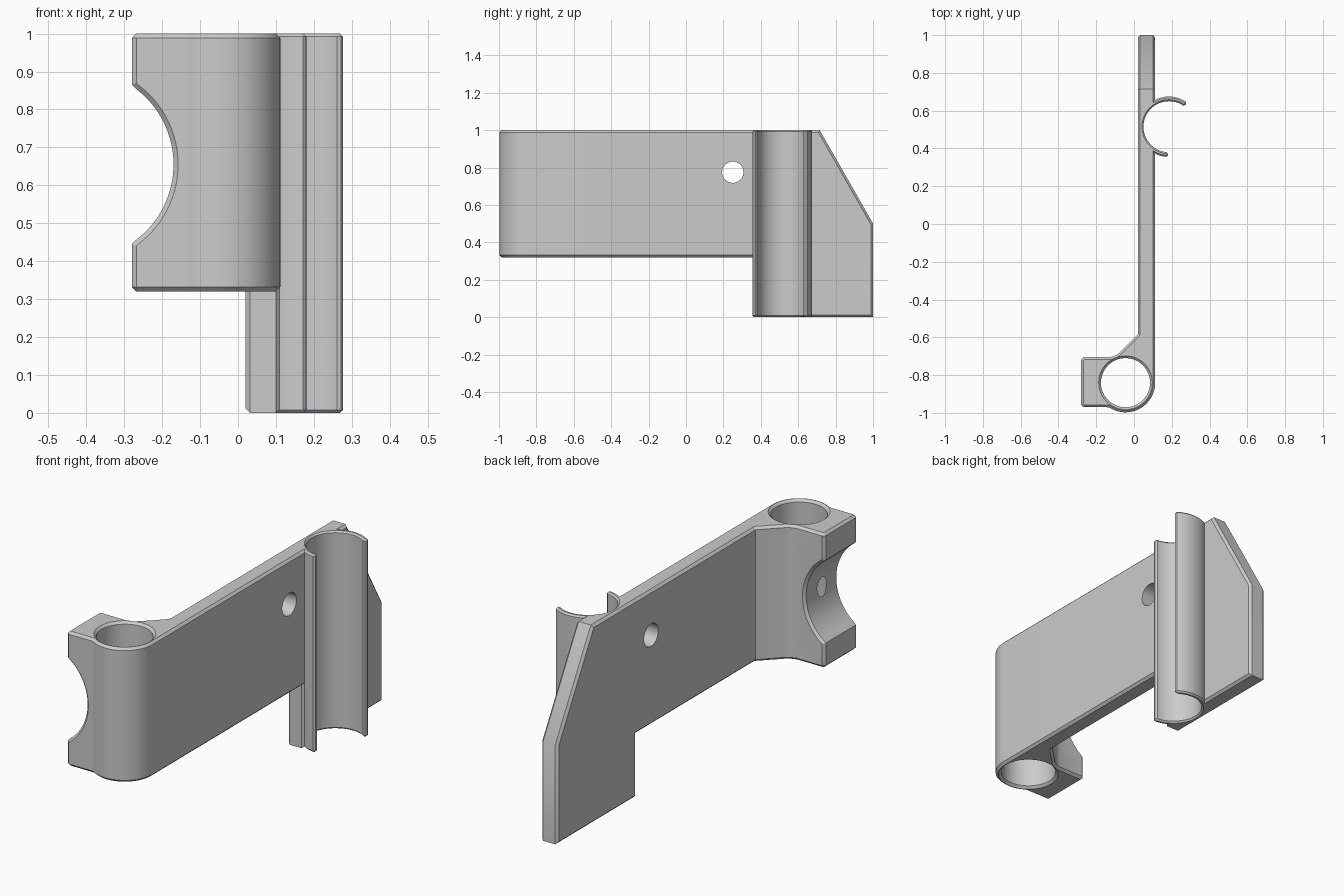
import bpy, bmesh
from math import sin, cos, radians
from mathutils import Vector

if "Cube" in bpy.data.objects:
    bpy.data.objects.remove(bpy.data.objects["Cube"], do_unlink=True)

CH = 0.012  # edge chamfer

grey = bpy.data.materials.new("plain_grey")
grey.use_nodes = True
grey.diffuse_color = (0.6, 0.6, 0.6, 1)
grey.node_tree.nodes["Principled BSDF"].inputs["Base Color"].default_value = (0.6, 0.6, 0.6, 1)


def arc(cx, cy, r, a0, a1, n):
    """Points on an arc, angles in degrees."""
    steps = [radians(a0 + (a1 - a0) * i / n) for i in range(n + 1)]
    return [(cx + r * cos(a), cy + r * sin(a)) for a in steps]


def inset(points, d):
    """Move a closed counter-clockwise outline inward by d."""
    out = []
    for i, p in enumerate(points):
        e1 = (p - points[i - 1]).normalized()
        e2 = (points[(i + 1) % len(points)] - p).normalized()
        n1, n2 = Vector((-e1.y, e1.x)), Vector((-e2.y, e2.x))
        out.append(p + (n1 + n2) * d / (1 + n1.dot(n2)))
    return out


def prism(name, outline, axis, lo, hi, ch=0.0):
    """Extrude an outline along an axis; ch chamfers the ends (negative flares them)."""
    pts = [Vector(p) for p in outline]
    if sum(pts[i - 1].cross(pts[i]) for i in range(len(pts))) < 0:
        pts.reverse()
    place = {"x": lambda p, h: (h, p.x, p.y),
             "y": lambda p, h: (p.x, h, p.y),
             "z": lambda p, h: (p.x, p.y, h)}[axis]
    layers = [(pts, lo), (pts, hi)]
    if ch:
        end = inset(pts, ch)
        layers = [(end, lo), (pts, lo + abs(ch)), (pts, hi - abs(ch)), (end, hi)]
    bm = bmesh.new()
    rings = [[bm.verts.new(place(p, h)) for p in ps] for ps, h in layers]
    for a, b in zip(rings, rings[1:]):
        for i in range(len(a)):
            bm.faces.new((a[i - 1], a[i], b[i], b[i - 1]))
    bm.faces.new(rings[0])
    bm.faces.new(rings[-1])
    bmesh.ops.recalc_face_normals(bm, faces=bm.faces)
    mesh = bpy.data.meshes.new(name)
    bm.to_mesh(mesh)
    bm.free()
    mesh.materials.append(grey)
    obj = bpy.data.objects.new(name, mesh)
    bpy.context.collection.objects.link(obj)
    return obj


def combine(target, other, operation):
    """Apply a boolean and discard the second solid."""
    mod = target.modifiers.new("join", "BOOLEAN")
    mod.operation, mod.object, mod.solver = operation, other, "EXACT"
    bpy.ops.object.select_all(action="DESELECT")
    bpy.context.view_layer.objects.active = target
    target.select_set(True)
    bpy.ops.object.modifier_apply(modifier=mod.name)
    bpy.data.objects.remove(other, do_unlink=True)


X0, X1 = 0.02, 0.112     # plate thickness
LOW = 0.32               # underside of the arm
RING = (-0.045, -0.84)   # front socket centre
CLIP = (0.185, 0.515)    # snap clip centre

# Flat arm with the deeper, sloped tail
bracket = prism("bracket", [(-0.4, LOW), (0.365, LOW), (0.365, 0), (1, 0), (1, 0.5),
                            (0.715, 1), (-0.4, 1)], "x", X0, X1, CH)

# Socket head with side block and gusset
head = [(-0.28, -0.717), (-0.28, -0.958), (-0.268, -0.97)]
head += arc(*RING, 0.157, 236, 360, 28)
head += [(X1, -0.3), (X0, -0.3), (X0, -0.585), (-0.075, -0.68),
         (-0.095, -0.695), (-0.125, -0.705), (-0.268, -0.705)]
combine(bracket, prism("socket_head", head, "z", LOW, 1, CH), "UNION")

# Open snap clip with blunted lips
def polar(r, a):
    return arc(*CLIP, r, a, a, 1)[0]

clip = arc(*CLIP, 0.16, 56, 265, 48)
clip += [polar(0.152, 268), polar(0.143, 268), polar(0.135, 265), polar(0.125, 261)]
clip += arc(*CLIP, 0.125, 257, 64, 40)
clip += [polar(0.125, 60), polar(0.135, 56), polar(0.143, 53), polar(0.152, 53)]
combine(bracket, prism("snap_clip", clip, "z", 0, 1, 0.008), "UNION")

# Bores with countersunk rims
for centre, r, lo, rim in ((RING, 0.13, LOW, CH), (CLIP, 0.135, 0, 0.008)):
    bore = arc(*centre, r, 0, 360, 64)[:-1]
    combine(bracket, prism("bore", bore, "z", lo - 0.01, 1.01, -rim - 0.01), "DIFFERENCE")

# Cross saddle cut into the block
saddle = arc(-0.42, 0.655, 0.25, -53.1, 53.1, 36)
saddle += [(-0.3, 0.885), (-0.3, 0.425)]
combine(bracket, prism("saddle", saddle, "y", -0.98, -0.695, -CH - 0.01), "DIFFERENCE")

# Screw hole through the arm
hole = arc(0.25, 0.775, 0.057, 0, 360, 40)[:-1]
combine(bracket, prism("screw_hole", hole, "x", -0.1, 0.3), "DIFFERENCE")

bracket.select_set(True)
bpy.context.view_layer.objects.active = bracket
bpy.ops.object.shade_smooth_by_angle(angle=radians(30))
